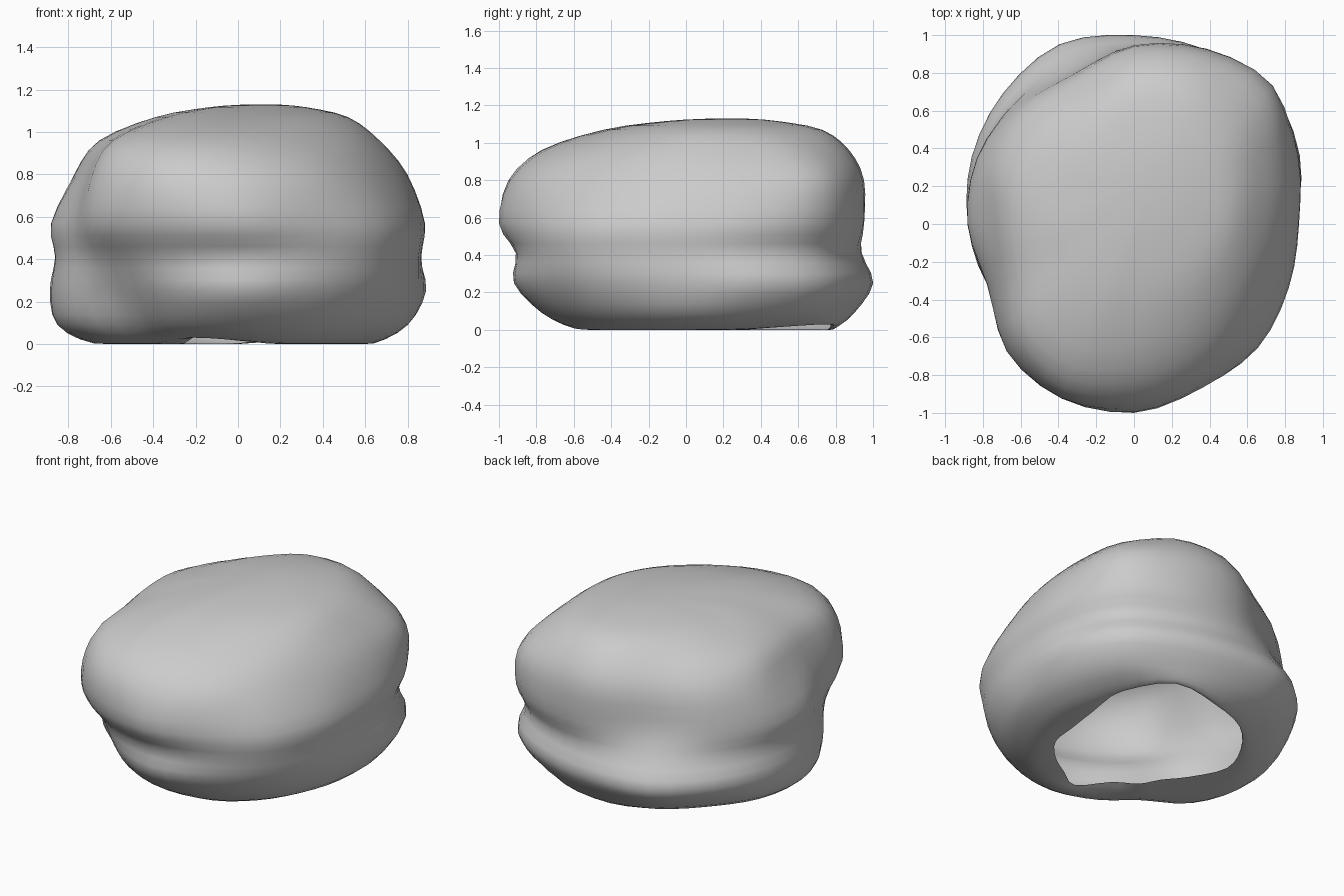
import bpy, bmesh, math
from mathutils import Vector

if "Cube" in bpy.data.objects:
    bpy.data.objects.remove(bpy.data.objects["Cube"])

N = 16      # measured directions per contour
SUB_A = 3   # subdivisions around
SUB_V = 3   # subdivisions upward

# Height of each contour, then its radii counter-clockwise from +x
contours = [
    (0.09, [.79, .85, .91, .90, .90, .91, .87, .87, .85, .80, .68, .73, .77, .77, .76, .76]),
    (0.25, [.86, .95, 1.02, 1.0, 1.0, 1.03, .98, .93, .88, .84, .77, .85, .92, .89, .87, .85]),
    (0.41, [.86, .91, .97, .95, .94, .94, .91, .89, .86, .83, .85, .89, .91, .91, .91, .87]),
    (0.57, [.87, .94, 1.03, 1.0, .94, .87, .89, .90, .88, .84, .95, .99, 1.0, .94, .92, .88]),
    (0.80, [.78, .86, 1.02, .99, .94, .84, .84, .82, .76, .77, .92, .98, .94, .87, .80, .76]),
    (0.96, [.65, .72, .86, .90, .86, .74, .71, .69, .65, .66, .79, .82, .75, .68, .64, .63]),
    (1.07, [.50, .56, .66, .75, .71, .57, .47, .40, .39, .39, .44, .47, .42, .41, .42, .45]),
]
# Off-centre opening in the underside
opening = [.48, .55, .72, .81, .76, .71, .64, .58, .43, .35, .36, .44, .55, .47, .47, .49]


def polar(i, r, z):
    a = 2 * math.pi * i / N
    return Vector((r * math.cos(a), r * math.sin(a), z))


def spline(p, q, r, s, t):
    return 0.5 * (2 * q + (r - p) * t + (2 * p - 5 * q + 4 * r - s) * t * t
                  + (3 * q - p - 3 * r + s) * t ** 3)


# Underside: rim lifted at the front and at the back right, then the base edge
rim_z = {2: .03, 3: .05, 11: .05, 12: .03}
rings = [[polar(i, opening[i], rim_z.get(i, .003)) for i in range(N)],
         [polar(i, max(r * .80, opening[i] + .03), .6 * rim_z.get(i, .006))
          for i, r in enumerate(contours[0][1])]]
rings += [[polar(i, r, z) for i, r in enumerate(radii)] for z, radii in contours]

# Crown: shrink the last contour toward the summit
summit = Vector((.12, .24, 1.13))
for k, z in ((.5, 1.117), (.15, 1.13)):
    ring = [summit.lerp(p, k) for p in rings[8]]
    for p in ring:
        p.z = z
    rings.append(ring)


def smooth_ring(ring):
    return [spline(ring[i - 1], ring[i], ring[(i + 1) % N], ring[(i + 2) % N], j / SUB_A)
            for i in range(N) for j in range(SUB_A)]


rings = [smooth_ring(r) for r in rings]
M, last = N * SUB_A, len(rings) - 1
rows = []
for k in range(last):
    four = [rings[min(max(k + d, 0), last)] for d in (-1, 0, 1, 2)]
    for j in range(SUB_V):
        rows.append([spline(*(f[i] for f in four), j / SUB_V) for i in range(M)])
rows.append(rings[last])

# Boulder shell, open at the bottom
bm = bmesh.new()
grid = [[bm.verts.new((p.x, p.y, max(p.z, 0))) for p in row] for row in rows]
for a, b in zip(grid, grid[1:]):
    for i in range(M):
        n = (i + 1) % M
        bm.faces.new((a[i], a[n], b[n], b[i]))
top = bm.verts.new(summit)
for i in range(M):
    bm.faces.new((grid[-1][i], grid[-1][(i + 1) % M], top))
for f in bm.faces:
    f.smooth = True
mesh = bpy.data.meshes.new("boulder")
bm.to_mesh(mesh)
bm.free()
boulder = bpy.data.objects.new("boulder", mesh)
bpy.context.collection.objects.link(boulder)
